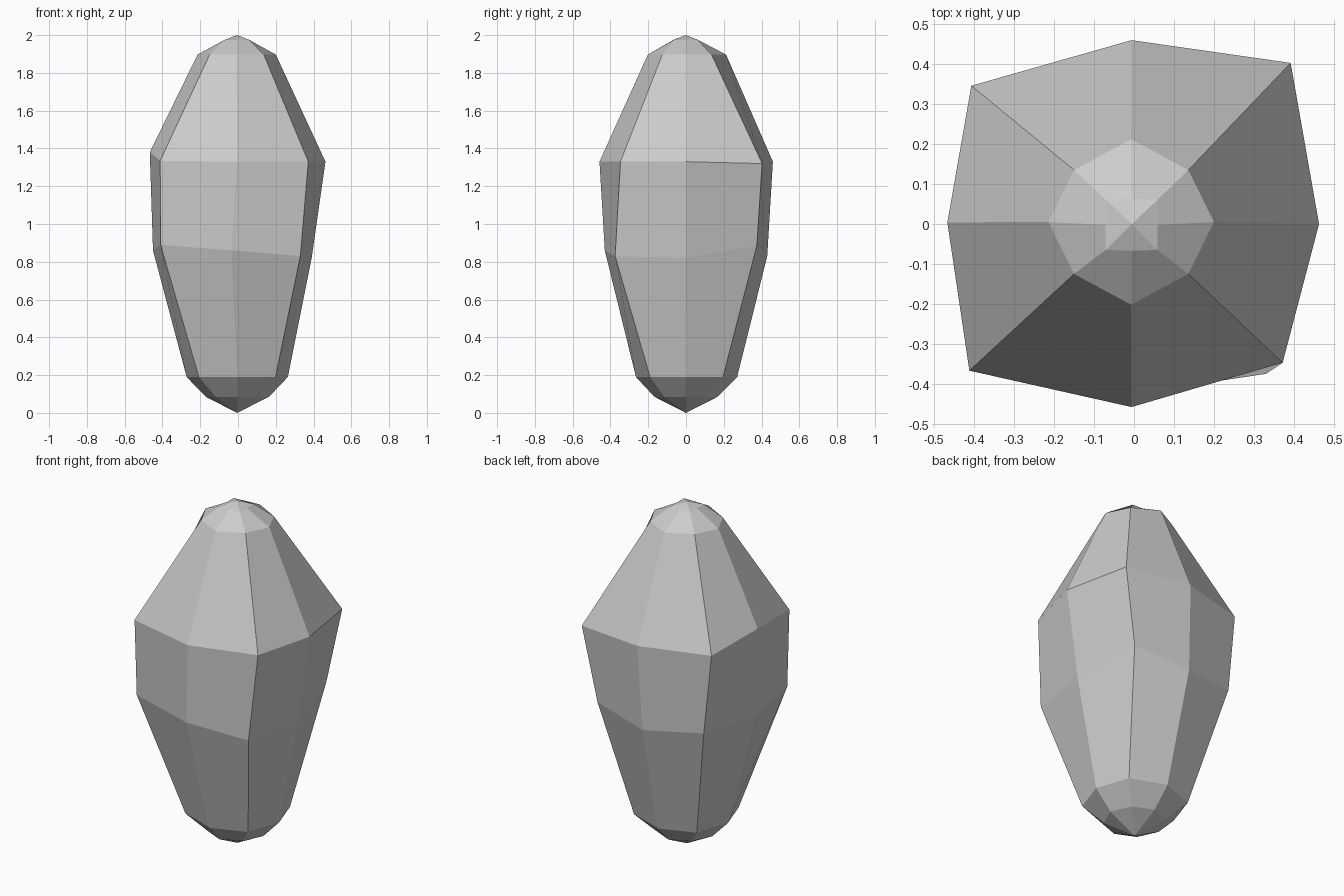
import bpy
import bmesh

old = bpy.data.objects.get("Cube")
if old:
    bpy.data.objects.remove(old, do_unlink=True)

# Compass order of every ring: east, north-east, north ... south-east
COMPASS = [(1, 0), (1, 1), (0, 1), (-1, 1), (-1, 0), (-1, -1), (0, -1), (1, -1)]


def even_ring(height, side, corner_x, corner_y, shift_x=0.0, shift_y=0.0):
    """Regular eight-point ring: side points on the axes, corners between them."""
    points = []
    for east, north in COMPASS:
        if east and north:
            x, y = east * corner_x, north * corner_y
        else:
            x, y = east * side, north * side
        points.append((x + shift_x, y + shift_y, height))
    return points


# Irregular chipped rings around the widest part of the stone
belly = [(.39, 0, .82), (.31, .375, .885), (-.02, .43, .83), (-.36, .35, .87),
         (-.45, .005, .86), (-.41, -.35, .89), (-.035, -.43, .86), (.33, -.375, .83)]
shoulder = [(.463, 0, 1.33), (.392, .403, 1.32), (-.006, .46, 1.33), (-.407, .346, 1.335),
            (-.467, .004, 1.38), (-.412, -.367, 1.335), (-.006, -.458, 1.33), (.372, -.347, 1.33)]

rings = [
    even_ring(.085, .167, .115, .115, shift_x=-.003),
    even_ring(.19, .268, .203, .193, shift_x=-.004, shift_y=.003),
    belly,
    shoulder,
    even_ring(1.897, .207, .143, .13, shift_x=-.007, shift_y=.005),
    even_ring(1.975, .065, .065, .063, shift_x=-.006, shift_y=-.002),
]


def build_stone(name, rings, bottom, top):
    """Bridge the rings with quads and close both ends with fans."""
    bm = bmesh.new()
    loops = [[bm.verts.new(point) for point in ring] for ring in rings]
    low_tip, high_tip = bm.verts.new(bottom), bm.verts.new(top)
    count = len(COMPASS)
    for i in range(count):
        j = (i + 1) % count
        for lower, upper in zip(loops, loops[1:]):
            bm.faces.new((lower[i], lower[j], upper[j], upper[i]))
        bm.faces.new((loops[0][j], loops[0][i], low_tip))
        bm.faces.new((loops[-1][i], loops[-1][j], high_tip))
    bmesh.ops.recalc_face_normals(bm, faces=bm.faces)
    mesh = bpy.data.meshes.new(name)
    bm.to_mesh(mesh)
    bm.free()
    stone = bpy.data.objects.new(name, mesh)
    bpy.context.collection.objects.link(stone)
    return stone


# Plain grey stone colour
grey = bpy.data.materials.new("stone_grey")
grey.use_nodes = True
colour = (.6, .6, .6, 1)
grey.diffuse_color = colour
grey.node_tree.nodes["Principled BSDF"].inputs["Base Color"].default_value = colour

# Tall faceted rock
rock = build_stone("rock", rings, bottom=(-.005, 0, 0), top=(-.005, 0, 2))
rock.data.materials.append(grey)
